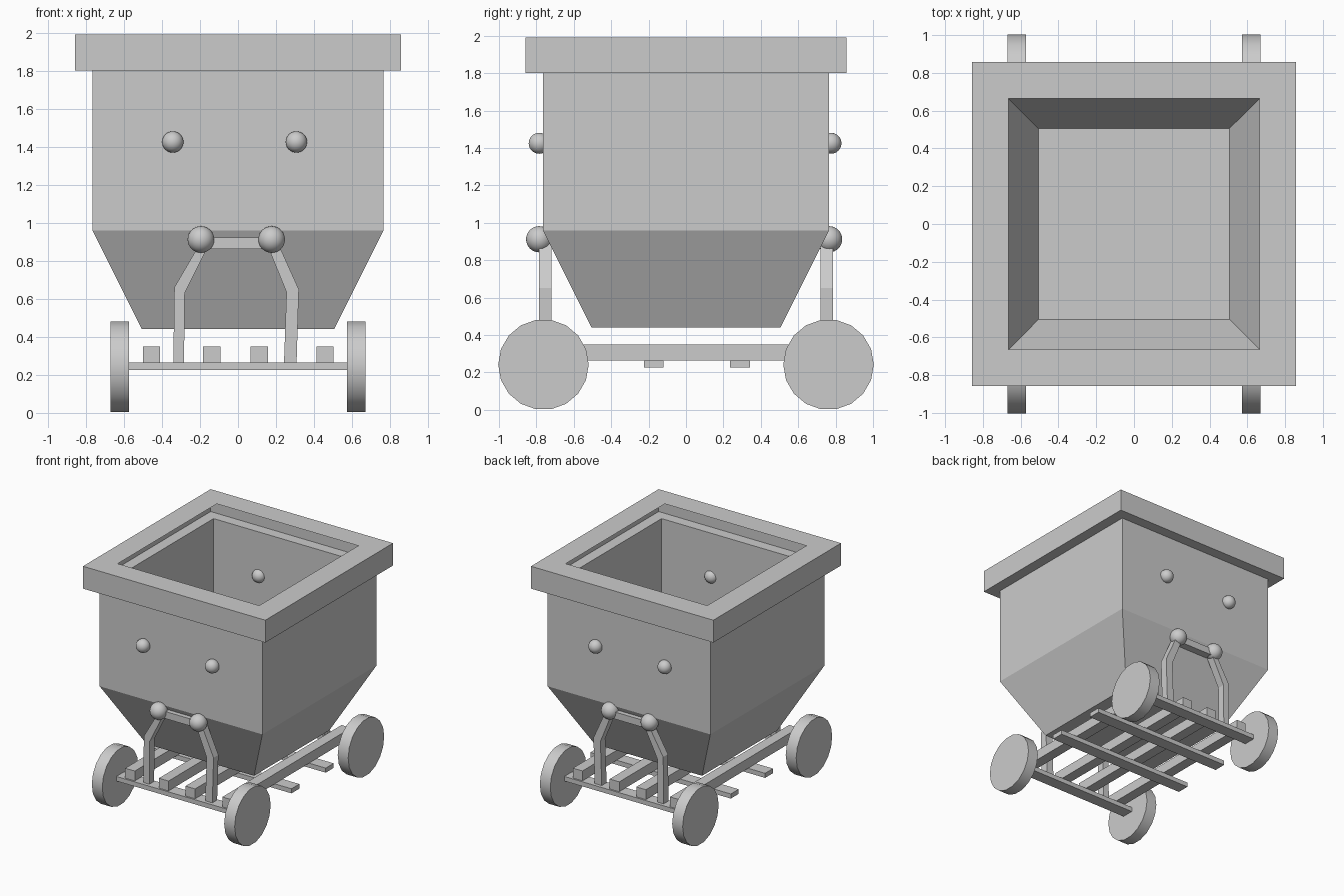
import bpy, bmesh
from math import radians

if "Cube" in bpy.data.objects:
    bpy.data.objects.remove(bpy.data.objects["Cube"])


def make_object(name, bm):
    bmesh.ops.recalc_face_normals(bm, faces=bm.faces)
    mesh = bpy.data.meshes.new(name)
    bm.to_mesh(mesh)
    bm.free()
    obj = bpy.data.objects.new(name, mesh)
    bpy.context.collection.objects.link(obj)
    return obj


def box(name, x0, x1, y0, y1, z0, z1):
    bm = bmesh.new()
    bmesh.ops.create_cube(bm, size=1)
    for v in bm.verts:
        v.co = (x1 if v.co.x > 0 else x0, y1 if v.co.y > 0 else y0, z1 if v.co.z > 0 else z0)
    return make_object(name, bm)


def prism(name, profile, y0, y1):
    """Extrude an x-z profile along y."""
    bm = bmesh.new()
    face = bm.faces.new([bm.verts.new((x, y0, z)) for x, z in profile])
    ext = bmesh.ops.extrude_face_region(bm, geom=[face], use_keep_orig=True)
    verts = [g for g in ext["geom"] if isinstance(g, bmesh.types.BMVert)]
    bmesh.ops.translate(bm, verts=verts, vec=(0, y1 - y0, 0))
    return make_object(name, bm)


def ball(name, x, y, z, r):
    bpy.ops.mesh.primitive_uv_sphere_add(segments=32, ring_count=16, radius=r, location=(x, y, z))
    bpy.context.object.name = name
    bpy.ops.object.shade_smooth()


# Hopper: one open sheet of stacked square sections, with a hollow rim
sections = [(0.505, 0.44), (0.765, 0.96), (0.765, 1.80), (0.857, 1.80), (0.857, 1.99), (0.665, 1.99)]
bm = bmesh.new()
rings = [[bm.verts.new((sx * h, sy * h, z)) for sx, sy in ((-1, -1), (1, -1), (1, 1), (-1, 1))]
         for h, z in sections]
bm.faces.new(rings[0])
for a, b in zip(rings, rings[1:]):
    for i in range(4):
        j = (i + 1) % 4
        bm.faces.new((a[i], a[j], b[j], b[i]))
make_object("hopper", bm)

# Wheels
for sx in (-1, 1):
    for sy in (-1, 1):
        bpy.ops.mesh.primitive_cylinder_add(vertices=18, radius=0.242, depth=0.098,
                                            location=(sx * 0.622, sy * 0.762, 0.242),
                                            rotation=(0, radians(90), 0))
        bpy.context.object.name = "wheel"
        bpy.ops.object.shade_smooth_by_angle(angle=radians(30))

# Chassis: axle bars, cross slats and lengthwise beams
for y in (-0.762, 0.762):
    box("axle_bar", -0.58, 0.58, y - 0.052, y + 0.052, 0.225, 0.264)
for y in (-0.172, 0.288):
    box("cross_slat", -0.66, 0.66, y - 0.053, y + 0.053, 0.225, 0.264)
for x in (-0.455, -0.138, 0.112, 0.458):
    box("chassis_beam", x - 0.045, x + 0.045, -0.80, 0.80, 0.263, 0.348)

# End brackets and rivets, repeated at front and back
left_leg = [(-0.34, 0.262), (-0.335, 0.66), (-0.195, 0.90), (-0.145, 0.90), (-0.28, 0.63), (-0.284, 0.262)]
right_leg = [(0.242, 0.262), (0.255, 0.635), (0.147, 0.90), (0.205, 0.905), (0.32, 0.65), (0.308, 0.262)]
for side, s, y_top, y_low in (("front", -1, -0.785, -0.785), ("back", 1, 0.775, 0.765)):
    prism(side + "_bracket_left", left_leg, s * 0.785, s * 0.72)
    prism(side + "_bracket_right", right_leg, s * 0.785, s * 0.72)
    y0, y1 = sorted((s * 0.785, s * 0.72))
    box(side + "_bracket_bar", -0.19, 0.175, y0, y1, 0.862, 0.922)
    for x in (-0.195, 0.177):
        ball(side + "_bracket_knob", x, y_low, 0.912, 0.07)
    for x in (-0.343, 0.307):
        ball(side + "_rivet", x, y_top, 1.425, 0.056)
